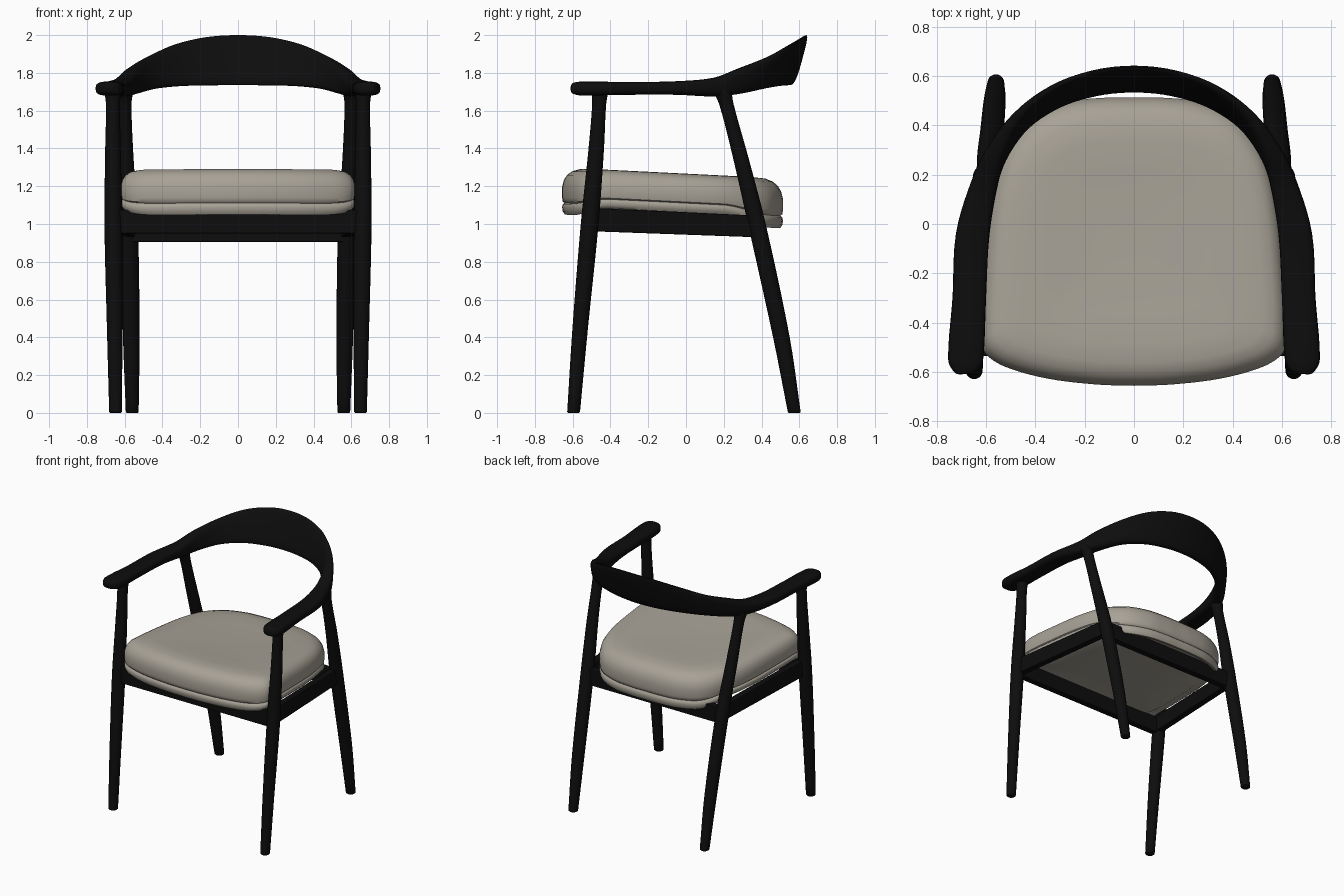
import bpy, math
from mathutils import Vector

if "Cube" in bpy.data.objects:
    bpy.data.objects.remove(bpy.data.objects["Cube"])


def material(name, rgb, rough):
    m = bpy.data.materials.new(name)
    m.use_nodes = True
    m.diffuse_color = (*rgb, 1)
    bsdf = m.node_tree.nodes["Principled BSDF"]
    bsdf.inputs["Base Color"].default_value = (*rgb, 1)
    bsdf.inputs["Roughness"].default_value = rough
    return m


black_wood = material("black wood", (0.004, 0.004, 0.004), 0.6)
beige_fabric = material("beige fabric", (0.39, 0.36, 0.305), 0.8)


def spline(points, steps):
    """Smooth curve through tuples of any length, spaced by chord."""
    p = [Vector(q) for q in points]
    t = [0.0]
    for a, b in zip(p, p[1:]):
        t.append(t[-1] + (b - a).length)
    last = len(p) - 1
    m = []
    for i in range(len(p)):
        lo, hi = max(i - 1, 0), min(i + 1, last)
        m.append((p[hi] - p[lo]) / (t[hi] - t[lo]))
    out = []
    for i in range(last):
        d = t[i + 1] - t[i]
        for k in range(steps):
            s = k / steps
            s2, s3 = s * s, s * s * s
            out.append(p[i] * (2 * s3 - 3 * s2 + 1) + m[i] * d * (s3 - 2 * s2 + s)
                       + p[i + 1] * (3 * s2 - 2 * s3) + m[i + 1] * d * (s3 - s2))
    return out + [p[-1]]


def loft(name, rings, mat, smooth=True):
    """Skin a list of equal rings and cap both ends."""
    n = len(rings[0])
    verts = [v for r in rings for v in r]
    faces = [(j * n + i, j * n + (i + 1) % n, (j + 1) * n + (i + 1) % n, (j + 1) * n + i)
             for j in range(len(rings) - 1) for i in range(n)]
    faces += [tuple(reversed(range(n))), tuple(range(len(verts) - n, len(verts)))]
    mesh = bpy.data.meshes.new(name)
    mesh.from_pydata(verts, [], faces)
    mesh.materials.append(mat)
    obj = bpy.data.objects.new(name, mesh)
    bpy.context.collection.objects.link(obj)
    bpy.ops.object.select_all(action='DESELECT')
    obj.select_set(True)
    bpy.context.view_layer.objects.active = obj
    bpy.ops.object.mode_set(mode='EDIT')
    bpy.ops.mesh.select_all(action='SELECT')
    bpy.ops.mesh.normals_make_consistent(inside=False)
    bpy.ops.object.mode_set(mode='OBJECT')
    if smooth:
        bpy.ops.object.shade_smooth_by_angle(angle=math.radians(45))
    return obj


def circle(n):
    return [(math.cos(2 * math.pi * i / n), math.sin(2 * math.pi * i / n)) for i in range(n)]


# Legs: round, tapered at both ends (x, y, z, radius)
front_leg = [(.648, -.595, .005, .034), (.653, -.56, .45, .041), (.66, -.51, 1.0, .047),
             (.662, -.475, 1.4, .041), (.662, -.46, 1.63, .037), (.664, -.455, 1.71, .045)]
back_leg = [(.56, .573, .005, .034), (.565, .505, .4, .044), (.577, .375, 1.0, .047),
            (.594, .29, 1.35, .041), (.602, .215, 1.63, .038), (.604, .19, 1.71, .05)]
for label, path in (("front", front_leg), ("back", back_leg)):
    for side, sx in (("left", 1), ("right", -1)):
        rings = [[(sx * (x + c * r), y + s * r, z) for c, s in circle(20)]
                 for x, y, z, r in spline(path, 5)]
        x, y, z, r = path[0]
        foot = [(sx * (x + c * r * .85), y + s * r * .85, 0) for c, s in circle(20)]
        loft(f"{label}_leg_{side}", [foot] + rings, black_wood)

# Armrests flowing into the backrest: x, y, half width, bottom, top, outward lean
half = [(.682, -.608, .025, 1.70, 1.735, 0), (.683, -.595, .05, 1.688, 1.748, 0),
        (.683, -.55, .071, 1.68, 1.754, 0), (.668, -.3, .068, 1.684, 1.752, 0),
        (.655, -.05, .068, 1.684, 1.756, 0), (.61, .15, .055, 1.675, 1.775, 0),
        (.56, .28, .046, 1.688, 1.825, .008), (.46, .42, .037, 1.715, 1.885, .022),
        (.32, .52, .032, 1.73, 1.95, .035), (.16, .575, .03, 1.734, 1.989, .042),
        (0, .592, .03, 1.735, 2.0, .044)]
stations = spline(half + [(-s[0], *s[1:]) for s in reversed(half[:-1])], 5)
rings = []
for i, (x, y, w, zb, zt, lean) in enumerate(stations):
    a, b = stations[max(i - 1, 0)], stations[min(i + 1, len(stations) - 1)]
    out = Vector((b[1] - a[1], a[0] - b[0])).normalized()
    ring = []
    for c, s in circle(24):
        u = math.copysign(abs(c) ** .65, c)
        v = math.copysign(abs(s) ** .65, s)
        thin = 1 - min(lean / .044, 1) * .25 * (v + 1)
        d = u * w * thin + v * lean
        ring.append((x + out.x * d, y + out.y * d, (zb + zt) / 2 + v * (zt - zb) / 2))
    rings.append(ring)
loft("arm_and_back_rail", rings, black_wood)


# Seat frame rails
def rail(name, a, b, thick=.05):
    """Bar between two (x, y, bottom, top) ends."""
    d = Vector((b[0] - a[0], b[1] - a[1])).normalized()
    nx, ny = -d.y * thick / 2, d.x * thick / 2
    rings = [[(x - nx, y - ny, lo), (x + nx, y + ny, lo), (x + nx, y + ny, hi), (x - nx, y - ny, hi)]
             for x, y, lo, hi in (a, b)]
    obj = loft(name, rings, black_wood, smooth=False)
    bevel = obj.modifiers.new("soft_edges", 'BEVEL')
    bevel.width, bevel.segments = .006, 2


rail("front_rail", (-.65, -.51, .95, 1.075), (.65, -.51, .95, 1.075))
rail("back_rail", (-.575, .375, .905, 1.03), (.575, .375, .905, 1.03))
for side, sx in (("left", 1), ("right", -1)):
    rail(f"side_rail_{side}", (sx * .645, -.51, .962, 1.085), (sx * .572, .37, .93, 1.045))

# Upholstered seat: plan outline, then rings of (scale, height, share of lip drop)
edge = [(0, -.656), (.15, -.651), (.35, -.627), (.52, -.58), (.598, -.53), (.62, -.47),
        (.61, -.2), (.58, .1), (.52, .3), (.42, .43), (.27, .495), (.12, .512), (0, .513)]
outline = spline(edge + [(-x, y) for x, y in reversed(edge[:-1])], 5)[:-1]
profile = [(.4, 1.06, 0), (.86, 1.065, 0), (.91, 1.085, .6), (.945, 1.083, .95), (.975, 1.085, 1),
           (.995, 1.10, .95), (1, 1.118, .85), (.994, 1.128, .75), (.978, 1.133, .7),
           (.994, 1.139, .65), (1, 1.155, .55), (1, 1.2, .35), (.985, 1.235, .3),
           (.955, 1.262, .25), (.91, 1.278, .15), (.84, 1.287, .05), (.7, 1.289, 0),
           (.5, 1.284, 0), (.25, 1.279, 0), (.03, 1.278, 0)]


def ease(t):
    t = min(max(t, 0), 1)
    return t * t * (3 - 2 * t)


rings = []
for scale, z, lip in profile:
    ring = []
    for x, y in outline:
        py = -.07 + (y + .07) * scale
        drop = .06 * ease((py - .2) / .25) + .045 * ease((-py - .43) / .17)
        ring.append((x * scale, py, z - .05 * (py + .45) - lip * drop))
    rings.append(ring)
loft("seat_cushion", rings, beige_fabric)
